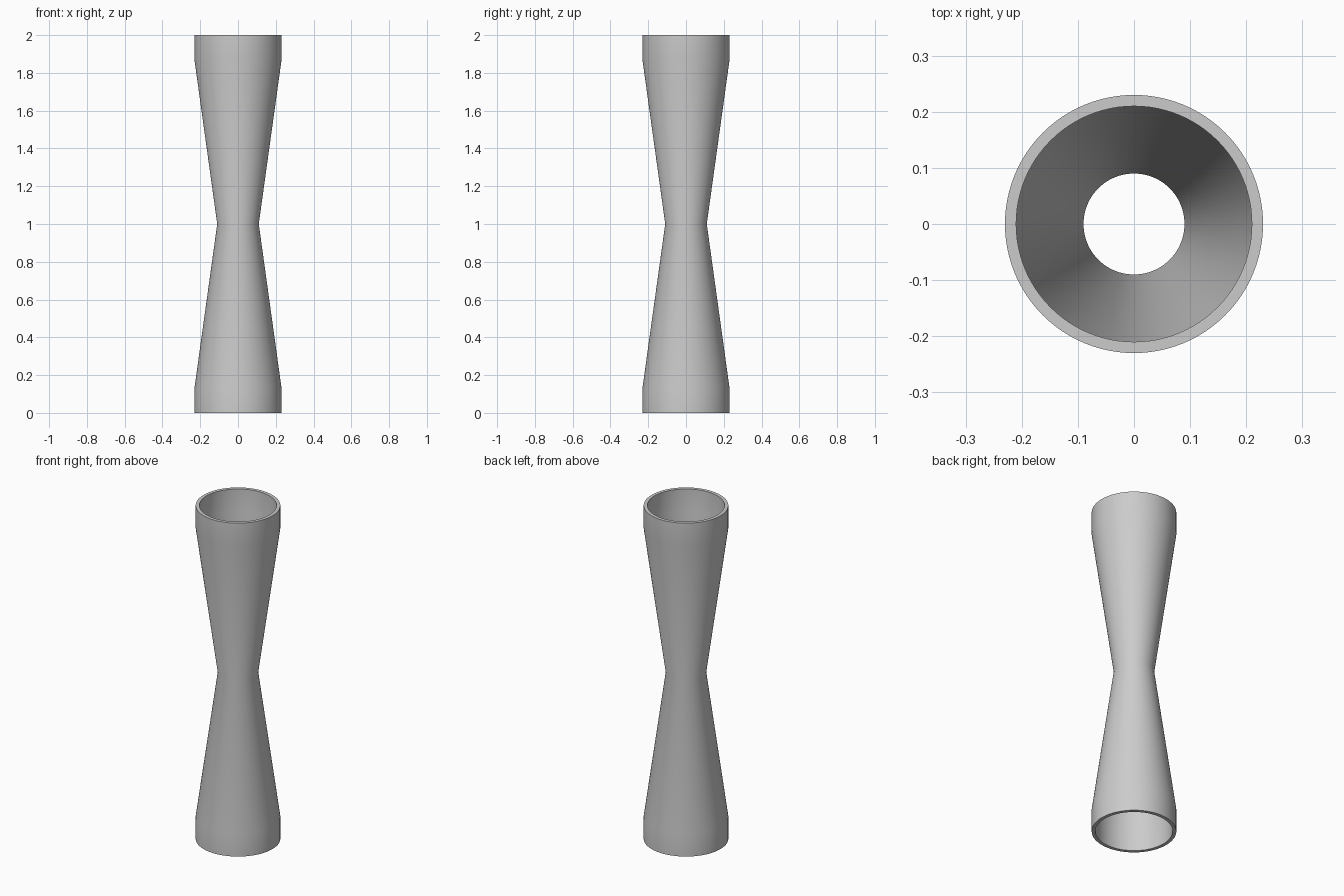
import bpy
import bmesh
import math

cube = bpy.data.objects.get("Cube")
if cube:
    bpy.data.objects.remove(cube, do_unlink=True)

SIDES = 96
HEIGHT = 2.0
COLLAR = 0.135   # height of the straight band at each end
WALL = 0.02

# Plain grey finish
grey = bpy.data.materials.new("plain grey")
grey.use_nodes = True
colour = (0.6, 0.6, 0.6, 1.0)
grey.diffuse_color = colour
grey.node_tree.nodes["Principled BSDF"].inputs["Base Color"].default_value = colour

# Closed wall profile: up the outside, back down the inside
outer = [(0.23, 0), (0.23, COLLAR), (0.11, HEIGHT / 2),
         (0.23, HEIGHT - COLLAR), (0.23, HEIGHT)]
inner = [(r - WALL, z) for r, z in reversed(outer)]
profile = outer + inner

# Spin the profile into a hollow waisted tube
bm = bmesh.new()
rings = []
for r, z in profile:
    rings.append([bm.verts.new((r * math.cos(a), r * math.sin(a), z))
                  for a in (math.tau * i / SIDES for i in range(SIDES))])
for k, ring in enumerate(rings):
    above = rings[(k + 1) % len(rings)]
    for i in range(SIDES):
        j = (i + 1) % SIDES
        bm.faces.new((ring[i], ring[j], above[j], above[i]))
bmesh.ops.recalc_face_normals(bm, faces=bm.faces)

mesh = bpy.data.meshes.new("waisted_tube")
bm.to_mesh(mesh)
bm.free()
mesh.materials.append(grey)
tube = bpy.data.objects.new("waisted_tube", mesh)
bpy.context.collection.objects.link(tube)

# Smooth walls with crisp rims
bpy.ops.object.select_all(action="DESELECT")
tube.select_set(True)
bpy.context.view_layer.objects.active = tube
bpy.ops.object.shade_smooth_by_angle(angle=math.radians(30))
